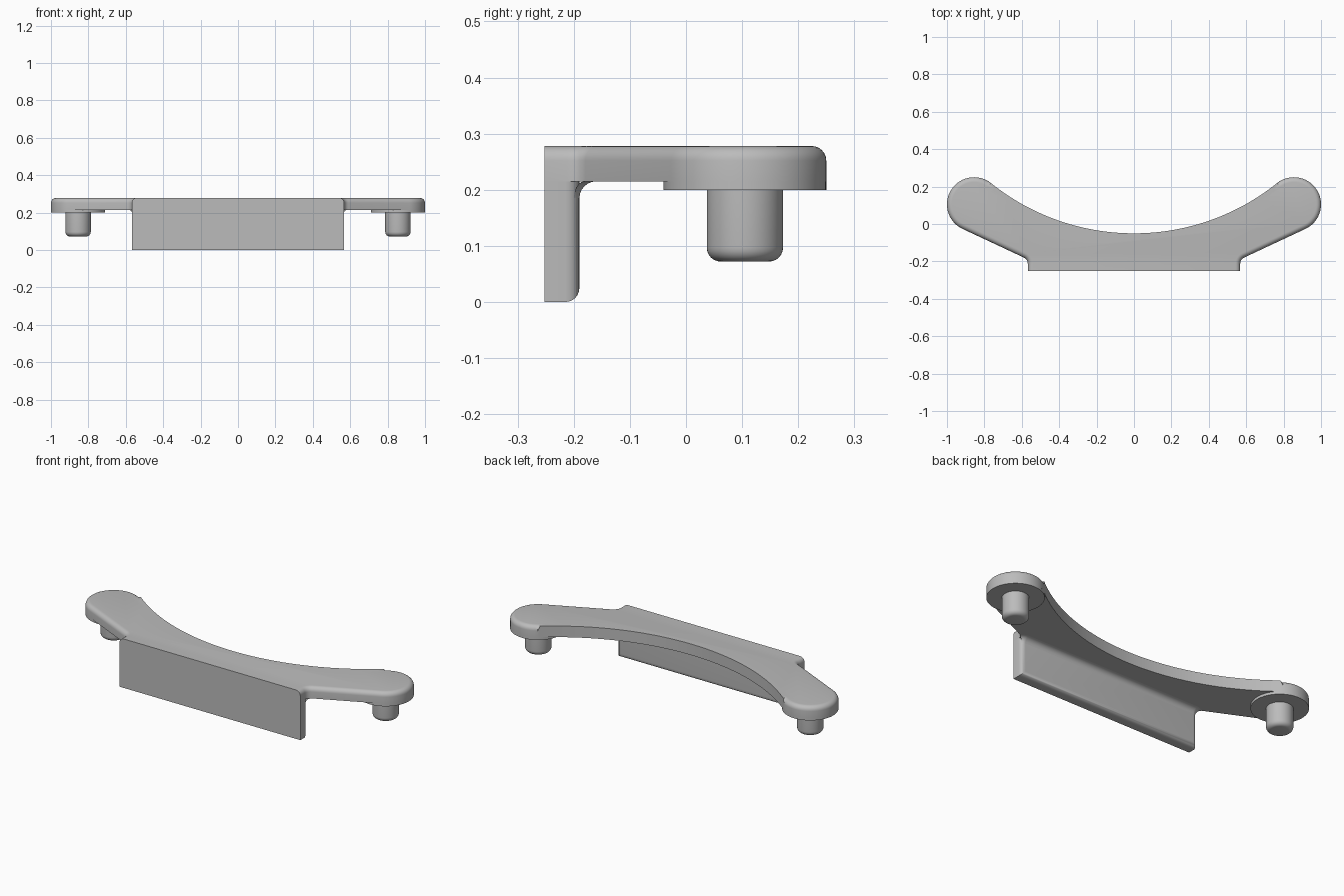
import bpy, bmesh
from math import sin, cos, pi, radians, atan2, hypot
from mathutils import Vector

if "Cube" in bpy.data.objects:
    bpy.data.objects.remove(bpy.data.objects["Cube"])

TOP, UNDER, PAD = 0.278, 0.215, 0.20        # plate top, plate underside, pad underside
FRONT, BACK, HALF = -0.252, -0.19, 0.568    # upright wall extents
END = Vector((0.855, 0.105))                # centre of each rounded end
END_R = 0.145

grey = bpy.data.materials.new("plain grey")
grey.use_nodes = True
grey.diffuse_color = (0.5, 0.5, 0.5, 1)
grey.node_tree.nodes["Principled BSDF"].inputs["Base Color"].default_value = (0.5, 0.5, 0.5, 1)


def finish(bm, name):
    bmesh.ops.recalc_face_normals(bm, faces=bm.faces)
    mesh = bpy.data.meshes.new(name)
    bm.to_mesh(mesh)
    bm.free()
    mesh.materials.append(grey)
    obj = bpy.data.objects.new(name, mesh)
    bpy.context.collection.objects.link(obj)
    bpy.ops.object.select_all(action="DESELECT")
    obj.select_set(True)
    bpy.context.view_layer.objects.active = obj
    bpy.ops.object.shade_smooth_by_angle(angle=radians(35))
    return obj


def prism(outline, low, high):
    bm = bmesh.new()
    face = bm.faces.new([bm.verts.new((p[0], p[1], low)) for p in outline])
    new = bmesh.ops.extrude_face_region(bm, geom=[face])["geom"]
    for v in new:
        if isinstance(v, bmesh.types.BMVert):
            v.co.z = high
    return bm


def round_edges(bm, rule, radius):
    edges = [e for e in bm.edges if rule(*[v.co for v in e.verts])]
    bmesh.ops.bevel(bm, geom=edges, offset=radius, segments=6, profile=0.5,
                    affect="EDGES", clamp_overlap=False)


def arc(centre, radius, start, stop, steps):
    angles = [start + (stop - start) * i / steps for i in range(steps + 1)]
    return [Vector((centre[0] + radius * cos(a), centre[1] + radius * sin(a))) for a in angles]


# Curved plate: right half of the outline, then mirrored
sweep_y, sweep_r = 1.173, 1.223
tangent = atan2(END.y - sweep_y, END.x)
side = [Vector((HALF, FRONT)), Vector((HALF, -0.212))]
side += arc((HALF + 0.036, -0.212), 0.036, pi, radians(115), 5)[1:]
side += arc(END, END_R, radians(-65.2), tangent + pi, 40)
side += arc((0, sweep_y), sweep_r, tangent, -pi / 2, 28)[1:]
outline = side + [Vector((-p.x, p.y)) for p in reversed(side[:-1])]
plate = prism(outline, UNDER, TOP)
round_edges(plate, lambda a, b: min(a.z, b.z) > TOP - 0.001
            and max(a.y, b.y) > FRONT + 0.001, 0.026)
finish(plate, "curved_plate")

# Upright wall with its inner edges rounded
wall = prism([(-HALF, FRONT), (HALF, FRONT), (HALF, BACK), (-HALF, BACK)], 0, UNDER)
round_edges(wall, lambda a, b: min(a.y, b.y) > BACK - 0.001
            and min(a.z, b.z) < 0.001, 0.025)
finish(wall, "upright_wall")

# Cove where the wall meets the plate, wrapping round the wall ends
cove = bmesh.new()
rings = []
for i in range(7):
    t = pi / 2 * i / 6
    out, z = 0.03 * (1 - cos(t)), UNDER - 0.03 * (1 - sin(t))
    half = arc((HALF - 0.025, BACK - 0.025), 0.025 + out, radians(38), pi / 2, 8)
    path = half + [Vector((-p.x, p.y)) for p in reversed(half)]
    rings.append([cove.verts.new((p.x, p.y, z)) for p in path])
for lower, upper in zip(rings, rings[1:]):
    for j in range(len(lower) - 1):
        cove.faces.new((lower[j], lower[j + 1], upper[j + 1], upper[j]))
cove_obj = finish(cove, "inner_cove")
if cove_obj.data.polygons[8].normal.y < 0:
    cove_obj.data.flip_normals()

# Raised pad and locating pin under each end
for name, sign in (("left", 1), ("right", -1)):
    centre = (sign * END.x, END.y)
    pad = prism(arc(centre, END_R, 0, 2 * pi, 80)[:-1], PAD, UNDER)
    finish(pad, name + "_pad")
    pin = prism(arc(centre, 0.068, 0, 2 * pi, 48)[:-1], 0.072, PAD)
    round_edges(pin, lambda a, b: max(a.z, b.z) < 0.073, 0.025)
    finish(pin, name + "_pin")
